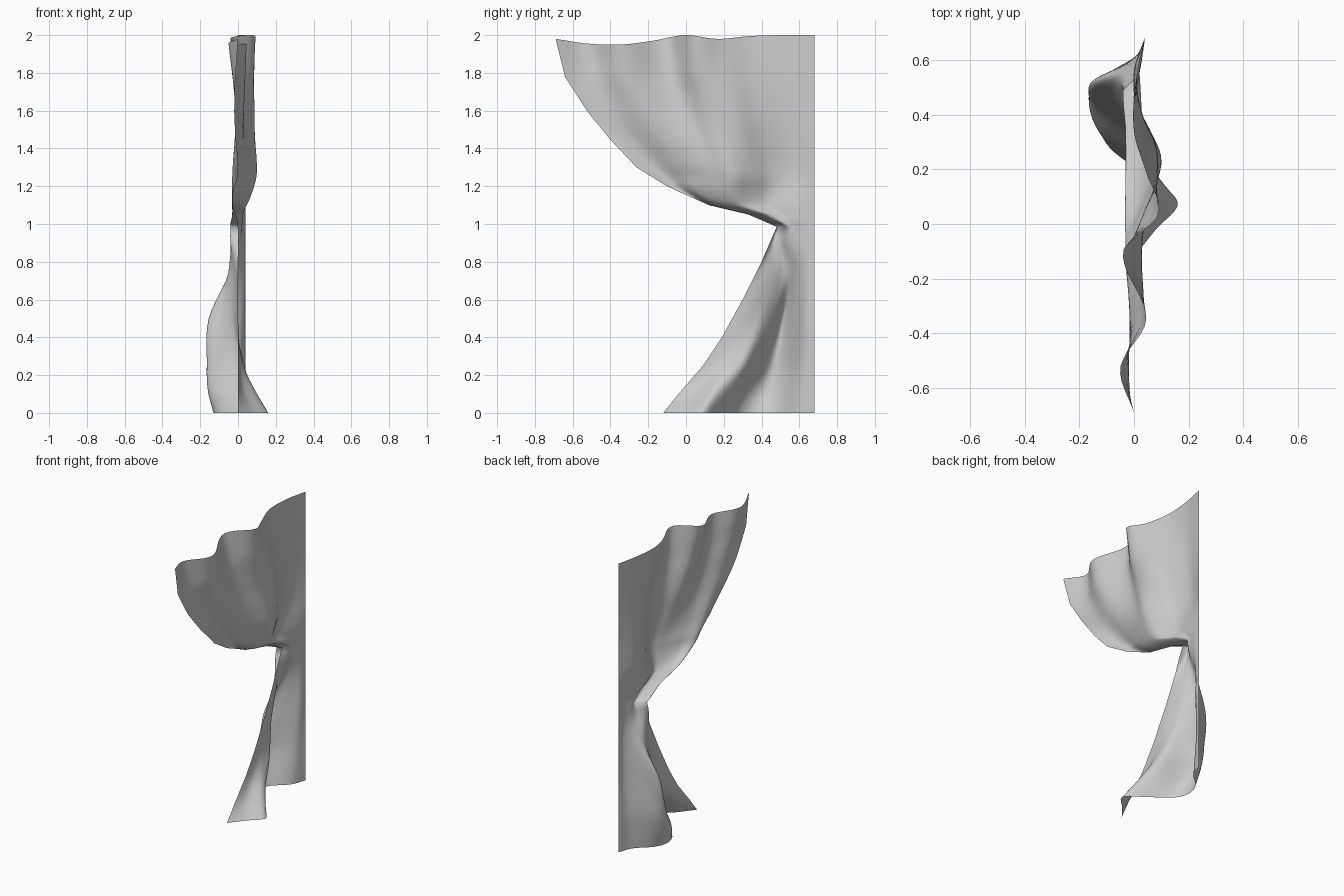
import bpy, bmesh, math

if "Cube" in bpy.data.objects:
    bpy.data.objects.remove(bpy.data.objects["Cube"])

# Free (gathered) edge outline as (height, y)
EDGE = [(0, -.12), (.1, -.04), (.25, .09), (.4, .19), (.6, .30), (.8, .40), (.985, .48),
        (1.05, .33), (1.1, .12), (1.2, -.10), (1.3, -.26), (1.45, -.40), (1.6, -.52),
        (1.79, -.64), (2.0, -.69)]
# Where the folds sit across the cloth, below and above the tie
LOW = [k / 8 for k in range(9)]
HIGH = [0, .12, .25, .43, .53, .64, .75, .875, 1]
# Fold depth (x) across the cloth, free edge to hanging edge, at each height
FOLDS = [
    (0.00, LOW, [.00, .08, .16, .04, -.09, -.13, -.10, .00, .04]),
    (0.12, LOW, [.00, .03, .09, .03, -.11, -.16, -.12, .00, .04]),
    (0.25, LOW, [.00, .01, .03, .02, -.09, -.165, -.12, .00, .04]),
    (0.50, LOW, [.00, .00, -.01, -.03, -.08, -.155, -.06, .02, .04]),
    (0.75, LOW, [.00, -.01, -.02, -.035, -.05, -.04, .00, .03, .04]),
    (1.00, LOW, [.00, -.03, -.04, -.03, -.01, .02, .02, .03, .04]),
    (1.13, HIGH, [-.03, -.03, .01, .05, .06, .03, .00, .015, .04]),
    (1.28, HIGH, [.00, -.03, .01, .075, .10, .06, .01, .00, .04]),
    (1.60, HIGH, [-.02, -.01, .03, .02, .075, .085, .035, .01, .04]),
    (2.00, HIGH, [.00, -.05, .045, -.04, .09, .045, .00, .005, .04]),
]
# Sag of the top hem below z = 2
SAG = [.02, .045, .05, .03, 0, .02, .005, 0, 0]


def spline(keys, vals, t):
    """Smooth interpolation through unevenly spaced values."""
    n = len(keys)
    i = max(k for k in range(n - 1) if keys[k] <= t + 1e-9)

    def slope(k):
        a, b = max(k - 1, 0), min(k + 1, n - 1)
        return (vals[b] - vals[a]) / (keys[b] - keys[a])
    h = keys[i + 1] - keys[i]
    s = (t - keys[i]) / h
    return ((2*s**3 - 3*s**2 + 1) * vals[i] + (s**3 - 2*s**2 + s) * h * slope(i)
            + (3*s**2 - 2*s**3) * vals[i + 1] + (s**3 - s**2) * h * slope(i + 1))


def edge_y(z):
    for (z0, y0), (z1, y1) in zip(EDGE, EDGE[1:]):
        if z <= z1:
            return y0 + (y1 - y0) * (z - z0) / (z1 - z0)
    return EDGE[-1][1]


COLS = 48
heights = [f[0] for f in FOLDS]

# Rows: every outline point plus three rows in between
rows = []
for (z0, _), (z1, _) in zip(EDGE, EDGE[1:]):
    rows += [z0 + (z1 - z0) * k / 4 for k in range(4)]
rows.append(2.0)

# Tied-back curtain cloth: a single folded sheet
bm = bmesh.new()
grid = []
for z in rows:
    left = edge_y(z)
    gather = 1 + 1.5 * math.exp(-((z - 1) / .15) ** 2)   # bunch cloth at the tie
    line = []
    for j in range(COLS + 1):
        u = j / COLS
        depth = [spline(cols, f, u) for _, cols, f in FOLDS]
        x = spline(heights, depth, z)
        y = left + (.68 - left) * u ** gather
        drop = spline(LOW, SAG, u) * max(0, z - 1) ** 2
        line.append(bm.verts.new((x, y, z - drop)))
    grid.append(line)
for a, b in zip(grid, grid[1:]):
    for j in range(COLS):
        bm.faces.new((a[j], a[j + 1], b[j + 1], b[j]))

mesh = bpy.data.meshes.new("curtain")
bm.to_mesh(mesh)
bm.free()
curtain = bpy.data.objects.new("curtain", mesh)
bpy.context.collection.objects.link(curtain)
for p in mesh.polygons:
    p.use_smooth = True
